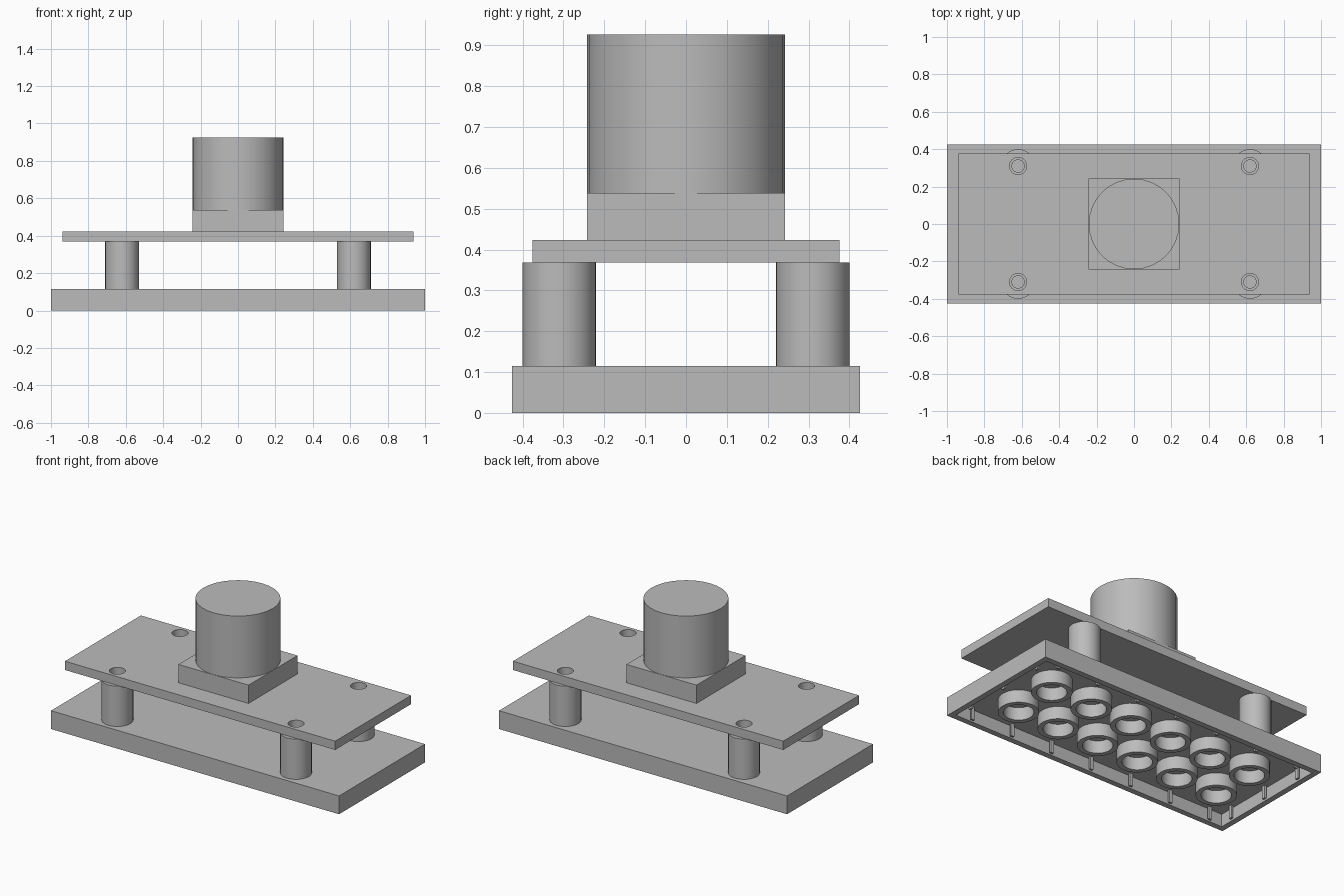
import bpy, bmesh, math

if "Cube" in bpy.data.objects:
    bpy.data.objects.remove(bpy.data.objects["Cube"], do_unlink=True)

grey = bpy.data.materials.new("mid_grey")
grey.use_nodes = True
grey.diffuse_color = (0.5, 0.5, 0.5, 1)
grey.node_tree.nodes["Principled BSDF"].inputs["Base Color"].default_value = (0.5, 0.5, 0.5, 1)


def rect(hx, hy, x=0, y=0):
    return [(x - hx, y - hy), (x + hx, y - hy), (x + hx, y + hy), (x - hx, y + hy)]


def circle(r, x=0, y=0, n=32):
    return [(x + r * math.cos(math.tau * i / n), y + r * math.sin(math.tau * i / n)) for i in range(n)]


def extrude(name, loops, z0, z1):
    """Solid made from an outline and any hole outlines, between two heights."""
    curve = bpy.data.curves.new(name, "CURVE")
    curve.dimensions = "2D"
    curve.fill_mode = "BOTH"
    curve.extrude = (z1 - z0) / 2
    for loop in loops:
        spline = curve.splines.new("POLY")
        spline.points.add(len(loop) - 1)
        for point, (x, y) in zip(spline.points, loop):
            point.co = (x, y, 0, 1)
        spline.use_cyclic_u = True
    ob = bpy.data.objects.new(name, curve)
    bpy.context.collection.objects.link(ob)
    bpy.ops.object.select_all(action="DESELECT")
    ob.select_set(True)
    bpy.context.view_layer.objects.active = ob
    bpy.ops.object.convert(target="MESH")
    ob = bpy.context.object
    ob.name = name
    bm = bmesh.new()
    bm.from_mesh(ob.data)
    bmesh.ops.translate(bm, vec=(0, 0, (z0 + z1) / 2), verts=bm.verts)
    bmesh.ops.remove_doubles(bm, verts=bm.verts, dist=1e-4)
    bmesh.ops.recalc_face_normals(bm, faces=bm.faces)
    finish(ob, bm)
    return ob


def finish(ob, bm):
    bm.to_mesh(ob.data)
    bm.free()
    ob.data.materials.clear()
    ob.data.materials.append(grey)
    bpy.ops.object.select_all(action="DESELECT")
    ob.select_set(True)
    bpy.context.view_layer.objects.active = ob
    bpy.ops.object.shade_smooth_by_angle()


# Key sizes
HX, HY, BASE_TOP = 1.0, 0.426, 0.115
WALL, ROOF, PITCH = 0.05, 0.036, 0.287
DECK_LOW, DECK_TOP, BLOCK_TOP, TOWER_TOP = 0.368, 0.423, 0.538, 0.926
posts = [(sx * 0.62, sy * 0.31) for sx in (-1, 1) for sy in (-1, 1)]

# Hollow base: a box whose underside is inset and pushed up
bm = bmesh.new()
bmesh.ops.create_cube(bm, size=1)
for v in bm.verts:
    v.co = (v.co.x * 2 * HX, v.co.y * 2 * HY, (v.co.z + 0.5) * BASE_TOP)
bm.normal_update()
bottom = next(f for f in bm.faces if f.normal.z < -0.9)
bmesh.ops.inset_region(bm, faces=[bottom], thickness=WALL)
inner = bmesh.ops.extrude_face_region(bm, geom=[bottom])["geom"]
bmesh.ops.translate(bm, vec=(0, 0, BASE_TOP - ROOF),
                    verts=[g for g in inner if isinstance(g, bmesh.types.BMVert)])
if bottom.is_valid:
    bmesh.ops.delete(bm, geom=[bottom], context="FACES_ONLY")
bmesh.ops.recalc_face_normals(bm, faces=bm.faces)
base = bpy.data.objects.new("hollow_base", bpy.data.meshes.new("hollow_base"))
bpy.context.collection.objects.link(base)
finish(base, bm)

# Tubes under the base
for i in range(6):
    for j in range(2):
        x, y = (i - 2.5) * PITCH, (j - 0.5) * PITCH
        extrude("under_tube", [circle(0.115, x, y), circle(0.085, x, y)], 0, BASE_TOP - ROOF)

# Small ribs on the inner walls
for s in (-1, 1):
    for i in range(-3, 4):
        extrude("side_rib", [rect(0.011, 0.006, i * PITCH, s * (HY - WALL - 0.005))], 0, BASE_TOP - ROOF)
    for j in range(-1, 2):
        extrude("end_rib", [rect(0.006, 0.011, s * (HX - WALL - 0.005), j * PITCH)], 0, BASE_TOP - ROOF)

# Hollow posts and the deck they carry
for x, y in posts:
    extrude("post", [circle(0.09, x, y), circle(0.033, x, y)], BASE_TOP, DECK_LOW)
extrude("deck", [rect(0.938, 0.376)] + [circle(0.046, x, y) for x, y in posts], DECK_LOW, DECK_TOP)

# Square block and round tower
extrude("square_block", [rect(0.243, 0.243)], DECK_TOP, BLOCK_TOP)
extrude("round_tower", [circle(0.242)], BLOCK_TOP, TOWER_TOP)
